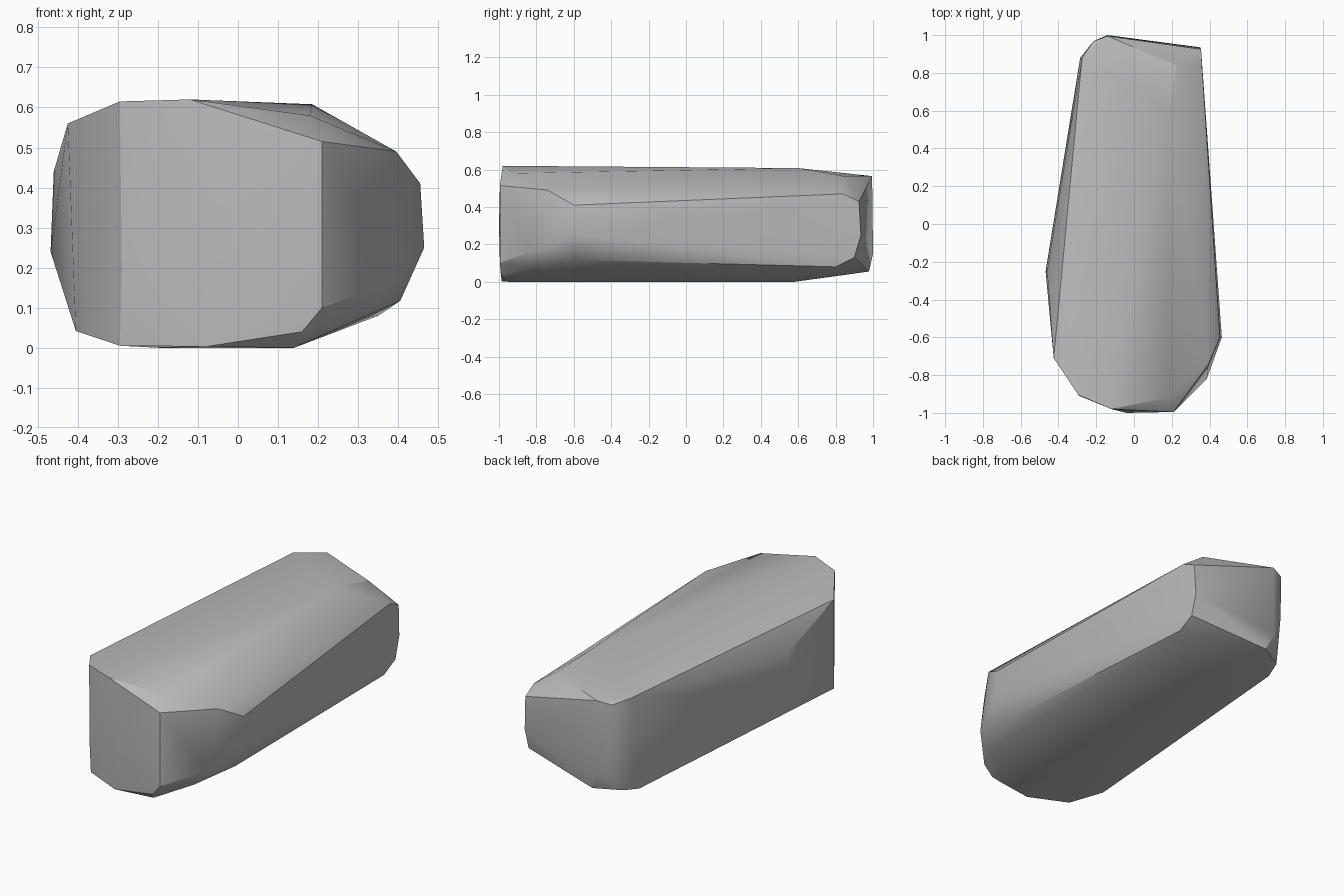
import bpy
import bmesh
import math


def remove_default_cube():
    cube = bpy.data.objects.get("Cube")
    if cube is not None:
        bpy.data.objects.remove(cube, do_unlink=True)


def make_material(name, colour):
    material = bpy.data.materials.new(name)
    material.use_nodes = True
    material.diffuse_color = colour
    shader = material.node_tree.nodes["Principled BSDF"]
    shader.inputs["Base Color"].default_value = colour
    return material


def hull_object(name, outlines, material):
    """Wrap a tight convex skin around all the outline corners."""
    bm = bmesh.new()
    for outline in outlines:
        for corner in outline:
            bm.verts.new(corner)
    result = bmesh.ops.convex_hull(bm, input=list(bm.verts))
    # Discard corners that ended up inside the skin
    unused = set(result["geom_interior"]) | set(result["geom_unused"])
    spare = [item for item in unused if isinstance(item, bmesh.types.BMVert)]
    bmesh.ops.delete(bm, geom=spare, context="VERTS")
    bmesh.ops.dissolve_limit(bm, angle_limit=math.radians(1),
                             verts=list(bm.verts), edges=list(bm.edges))
    bmesh.ops.recalc_face_normals(bm, faces=list(bm.faces))

    mesh = bpy.data.meshes.new(name)
    bm.to_mesh(mesh)
    bm.free()
    mesh.materials.append(material)
    body = bpy.data.objects.new(name, mesh)
    bpy.context.collection.objects.link(body)
    return body


def smooth_with_sharp_edges(body, degrees):
    bpy.ops.object.select_all(action="DESELECT")
    body.select_set(True)
    bpy.context.view_layer.objects.active = body
    bpy.ops.object.shade_smooth_by_angle(angle=math.radians(degrees))


remove_default_cube()
stone_grey = make_material("stone grey", (.5, .5, .5, 1))

# Top rim, running round the upper surface
top_rim = [
    (-.12, -.98, .62), (-.295, -.905, .615), (-.425, -.71, .56),
    (-.275, .88, .572), (-.215, .967, .55), (-.14, .995, .565),
    (.225, .84, .565), (.185, .6, .608), (.18, -.92, .58),
]

# Blunt front nose
front_nose = [
    (.21, -.995, .515), (.21, -.995, .1), (.16, -.99, .04),
    (-.04, -1, .3), (-.08, -.985, .003), (-.29, -.91, .2),
]

# Right flank with its long upper and lower creases
right_flank = [
    (.395, -.74, .49), (.455, -.6, .41), (.465, -.6, .25),
    (.385, -.82, .165), (.405, -.6, .117), (.31, -.83, .075),
    (.36, .84, .47), (.35, .8, .08),
]

# Left flank with a shallow bulge
left_flank = [
    (-.46, -.25, .44), (-.468, -.25, .24), (-.405, -.74, .042),
    (-.285, .88, .37), (-.27, .8, .03),
]

# Narrow back end
back_end = [
    (.355, .925, .43), (.352, .935, .25), (.352, .9, .13),
    (-.14, 1, .15), (-.1, .978, .055), (-.21, .97, .3), (-.24, .9, .05),
]

# Flat underside
underside = [
    (-.295, -.89, .005), (.14, -.95, 0), (.14, .58, 0), (-.2, .58, 0),
]

stone = hull_object(
    "stone_block",
    [top_rim, front_nose, right_flank, left_flank, back_end, underside],
    stone_grey,
)
smooth_with_sharp_edges(stone, 30)
